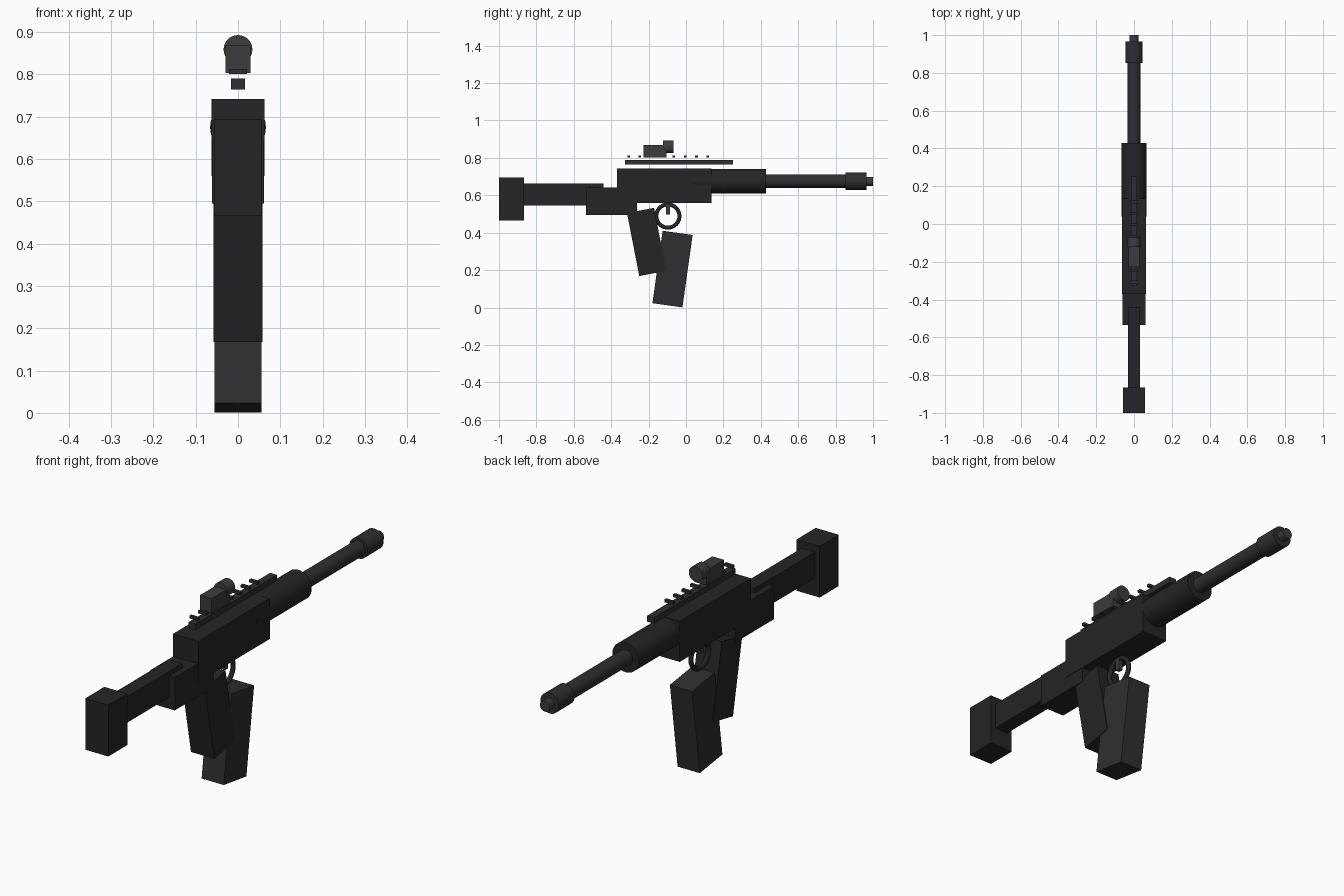
import bpy
from math import radians, pi

if "Cube" in bpy.data.objects:
    bpy.data.objects.remove(bpy.data.objects["Cube"])


def material(name, r, g, b):
    m = bpy.data.materials.new(name)
    m.diffuse_color = (r, g, b, 1)
    m.use_nodes = True
    m.node_tree.nodes["Principled BSDF"].inputs["Base Color"].default_value = m.diffuse_color
    return m


BLACK = material("black", 0.018, 0.018, 0.020)
GUNMETAL = material("gunmetal", 0.028, 0.028, 0.032)
GREY = material("dark_grey", 0.045, 0.045, 0.047)


def finish(name, mat):
    o = bpy.context.object
    o.name = name
    o.data.materials.append(mat)
    return o


def box(name, half_x, y, z, mat, tilt=0):
    """Box spanning y and z ranges, tilted about its own centre."""
    loc = (0, sum(y) / 2, sum(z) / 2)
    bpy.ops.mesh.primitive_cube_add(size=1, location=loc, rotation=(radians(tilt), 0, 0))
    o = finish(name, mat)
    o.scale = (2 * half_x, y[1] - y[0], z[1] - z[0])
    return o


def tube(name, r, y, z, mat):
    """Round part lying along y."""
    bpy.ops.mesh.primitive_cylinder_add(vertices=32, radius=r, depth=y[1] - y[0],
                                        location=(0, sum(y) / 2, z), rotation=(pi / 2, 0, 0))
    bpy.ops.object.shade_smooth_by_angle(angle=radians(35))
    return finish(name, mat)


# Stock and receiver
box("butt_pad", 0.057, (-1.0, -0.865), (0.465, 0.695), BLACK)
box("stock_arm", 0.033, (-0.87, -0.44), (0.546, 0.662), BLACK)
box("lower_receiver", 0.061, (-0.535, -0.262), (0.495, 0.642), BLACK)
box("upper_receiver", 0.063, (-0.37, 0.135), (0.56, 0.742), BLACK)

# Barrel assembly
tube("handguard", 0.066, (0.04, 0.428), 0.675, BLACK)
tube("barrel", 0.035, (0.40, 0.87), 0.675, GUNMETAL)
tube("muzzle_collar", 0.046, (0.853, 0.965), 0.675, GUNMETAL)
tube("muzzle_tip", 0.024, (0.95, 1.0), 0.675, GREY)

# Grip and magazine, tilted opposite ways
box("grip", 0.058, (-0.284, -0.137), (0.179, 0.522), BLACK, 11)
box("magazine", 0.055, (-0.153, 0.009), (0.010, 0.401), GUNMETAL, -8)

# Trigger and its ring guard
bpy.ops.mesh.primitive_torus_add(major_radius=0.062, minor_radius=0.0105, major_segments=40,
                                 minor_segments=12, location=(0, -0.097, 0.489),
                                 rotation=(0, pi / 2, 0))
bpy.ops.object.shade_smooth_by_angle(angle=radians(35))
finish("trigger_guard", BLACK)
box("trigger", 0.010, (-0.108, -0.086), (0.498, 0.555), GREY)

# Top rail with evenly spaced teeth
box("top_rail", 0.017, (-0.327, 0.252), (0.764, 0.790), GUNMETAL)
for i in range(8):
    y = -0.307 + i * 0.0605
    box(f"rail_tooth_{i + 1}", 0.021, (y - 0.007, y + 0.007), (0.801, 0.813), GUNMETAL)

# Sight
box("sight_body", 0.029, (-0.228, -0.103), (0.803, 0.870), GREY)
tube("sight_lens", 0.034, (-0.122, -0.068), 0.859, GREY)
